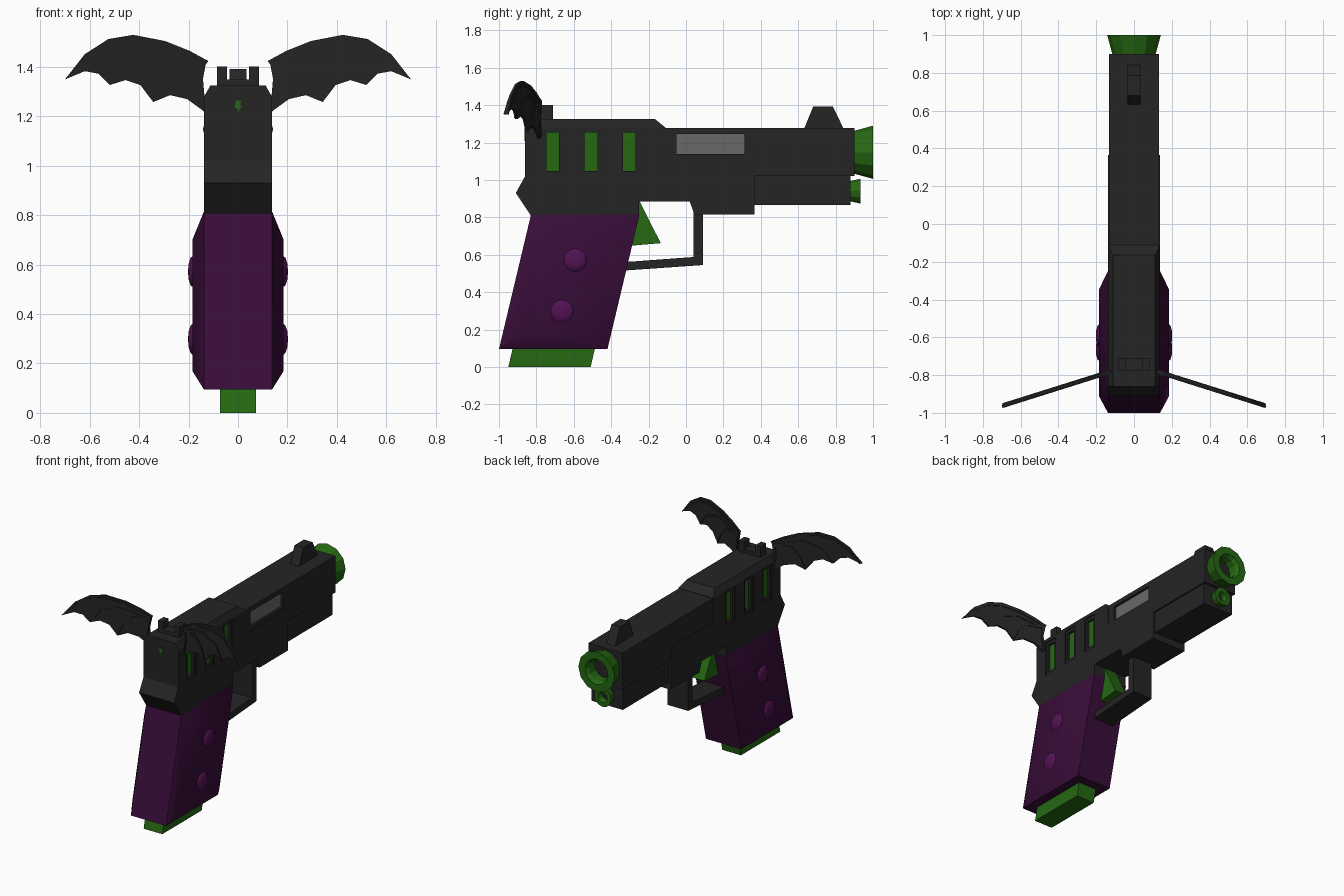
import bpy, bmesh, math
from mathutils import Matrix, Vector

old = bpy.data.objects.get("Cube")
if old:
    bpy.data.objects.remove(old, do_unlink=True)


def material(name, r, g, b):
    m = bpy.data.materials.new(name)
    m.use_nodes = True
    m.diffuse_color = (r, g, b, 1)
    m.node_tree.nodes["Principled BSDF"].inputs["Base Color"].default_value = (r, g, b, 1)
    return m


BLACK = material("charcoal", 0.018, 0.018, 0.018)
GREEN = material("dark green", 0.019, 0.14, 0.006)
PURPLE = material("deep purple", 0.04, 0.004, 0.04)
MAGENTA = material("plum", 0.085, 0.006, 0.085)
GREY = material("steel grey", 0.14, 0.14, 0.14)


def finish(bm, name, mat, smooth=None):
    bmesh.ops.recalc_face_normals(bm, faces=bm.faces)
    me = bpy.data.meshes.new(name)
    bm.to_mesh(me)
    bm.free()
    me.materials.append(mat)
    ob = bpy.data.objects.new(name, me)
    bpy.context.collection.objects.link(ob)
    if smooth:
        bpy.ops.object.select_all(action='DESELECT')
        ob.select_set(True)
        bpy.context.view_layer.objects.active = ob
        bpy.ops.object.shade_smooth_by_angle(angle=math.radians(smooth))
    return ob


def loft(name, a, b, mat):
    """Solid between two matching outlines of 3D points."""
    bm = bmesh.new()
    va, vb = [bm.verts.new(p) for p in a], [bm.verts.new(p) for p in b]
    bm.faces.new(va)
    bm.faces.new(vb)
    for i in range(len(va)):
        j = (i + 1) % len(va)
        bm.faces.new((va[i], va[j], vb[j], vb[i]))
    return finish(bm, name, mat)


def prism(name, outline, x0, x1, mat):
    """Side (y, z) outline extruded across x."""
    return loft(name, [(x0, y, z) for y, z in outline], [(x1, y, z) for y, z in outline], mat)


def rect(y0, y1, z0, z1):
    return [(y0, z0), (y1, z0), (y1, z1), (y0, z1)]


def cut(target, outline, x0, x1):
    cutter = prism("cutter", outline, x0, x1, BLACK)
    mod = target.modifiers.new("cut", 'BOOLEAN')
    mod.operation, mod.solver, mod.object = 'DIFFERENCE', 'EXACT', cutter
    bpy.context.view_layer.objects.active = target
    bpy.ops.object.modifier_apply(modifier=mod.name)
    bpy.data.objects.remove(cutter, do_unlink=True)


# Frame, slide and under rail
W = 0.137
frame = prism("frame", [(-0.86, 1.28), (-0.86, 1.02), (-0.91, 0.93), (-0.83, 0.81), (-0.25, 0.81),
                        (-0.25, 0.885), (0.02, 0.885), (0.045, 0.815), (0.365, 0.815),
                        (0.365, 1.11), (-0.08, 1.11), (-0.11, 1.14), (-0.11, 1.28)], -W, W, BLACK)
slide = prism("slide", [(-0.11, 1.278), (0.9, 1.278), (0.9, 1.02), (0.3, 1.02), (0.3, 1.1), (-0.11, 1.1)],
              -0.133, 0.133, BLACK)
prism("under_rail", rect(0.3, 0.88, 0.865, 1.03), -0.122, 0.122, BLACK)
loft("rear_hump", [(-W, -0.86, 1.28), (W, -0.86, 1.28), (W, -0.11, 1.28), (-W, -0.11, 1.28)],
     [(-0.112, -0.86, 1.325), (0.112, -0.86, 1.325), (0.112, -0.165, 1.325), (-0.112, -0.165, 1.325)], BLACK)

# Stepped side slots with green inlays, both sides
for s, side in ((1, "left"), (-1, "right")):
    for i, y in enumerate((-0.713, -0.508, -0.303)):
        cut(frame, rect(y - 0.052, y + 0.052, 1.025, 1.276), s * 0.129, s * 0.2)
        cut(frame, rect(y - 0.034, y + 0.034, 1.048, 1.255), s * 0.108, s * 0.2)
        prism(f"{side}_slot_inlay_{i + 1}", rect(y - 0.034, y + 0.034, 1.048, 1.255),
              s * 0.104, s * 0.111, GREEN)

# Ejection port on one side
port = [(-0.05, 1.14), (0.312, 1.14), (0.312, 1.245), (-0.05, 1.245)]
cut(slide, port, 0.113, 0.2)
prism("ejection_port_panel", port, 0.109, 0.116, GREY)

# Sights
prism("front_sight", [(0.63, 1.27), (0.68, 1.392), (0.785, 1.392), (0.845, 1.27)], -0.034, 0.034, BLACK)
prism("rear_sight_base", rect(-0.775, -0.71, 1.31, 1.35), -0.085, 0.085, BLACK)
for s, side in ((1, "left"), (-1, "right")):
    prism(f"{side}_rear_sight_post", rect(-0.775, -0.71, 1.31, 1.402), s * 0.045, s * 0.085, BLACK)

# Trigger, trigger guard and magazine
prism("trigger", [(-0.25, 0.89), (-0.135, 0.662), (-0.3, 0.648)], -0.05, 0.05, GREEN)
prism("trigger_guard", [(0.04, 0.83), (0.09, 0.83), (0.09, 0.545), (-0.34, 0.515), (-0.34, 0.56),
                        (0.04, 0.588)], -0.08, 0.08, BLACK)
prism("magazine", [(-0.95, 0), (-0.51, 0), (-0.475, 0.15), (-0.915, 0.15)], -0.073, 0.073, GREEN)


# Grip: slanted block with bulging, bevelled sides
def slant(z, y):
    return y + 0.238 * (z - 0.095)


bm = bmesh.new()
for s in (-1, 1):
    for x, z0, z1, inset in ((0.138, 0.095, 0.815, 0), (0.185, 0.17, 0.70, 0.07)):
        for z in (z0, z1):
            for y in (-1 + inset, -0.42 - inset):
                bm.verts.new((s * x, slant(z, y), z))
bmesh.ops.convex_hull(bm, input=bm.verts)
bmesh.ops.dissolve_limit(bm, angle_limit=0.02, verts=bm.verts, edges=bm.edges)
finish(bm, "grip", PURPLE, 45)

# Grip studs
for s, side in ((1, "left"), (-1, "right")):
    for i, (y, z) in enumerate(((-0.592, 0.572), (-0.663, 0.298))):
        bm = bmesh.new()
        bmesh.ops.create_uvsphere(bm, u_segments=16, v_segments=6, radius=0.064)
        bm.transform(Matrix.Translation((s * 0.182, y, z)) @ Matrix.Diagonal((0.32, 1, 1, 1))
                     @ Matrix.Rotation(math.pi / 2, 4, 'Y'))
        finish(bm, f"{side}_grip_stud_{i + 1}", MAGENTA, 60)


# Flared rings at the muzzle and under rail
def ring(name, profile, z, mat):
    """Lathe of (radius, y) points about a line along y."""
    bm = bmesh.new()
    n = 12
    loops = [[bm.verts.new((r * math.sin(2 * math.pi * k / n), y, z + r * math.cos(2 * math.pi * k / n)))
              for k in range(n)] for r, y in profile]
    for a, b in zip(loops, loops[1:]):
        for k in range(n):
            j = (k + 1) % n
            bm.faces.new((a[k], a[j], b[j], b[k]))
    bm.faces.new(loops[0])
    bm.faces.new(loops[-1])
    return finish(bm, name, mat)


ring("muzzle_flare", [(0.112, 0.89), (0.142, 1.0), (0.09, 1.0), (0.075, 0.975), (0.075, 0.91)], 1.148, GREEN)
ring("muzzle_bore", [(0.074, 0.905), (0.074, 0.915)], 1.148, BLACK)
ring("lower_flare", [(0.052, 0.87), (0.066, 0.932), (0.036, 0.932), (0.028, 0.89)], 0.94, GREEN)
ring("lower_bore", [(0.027, 0.885), (0.027, 0.894)], 0.94, BLACK)

# Lightning bolt plate on the back
bolt = [(-0.008, 1.265), (0.014, 1.265), (0.008, 1.245), (0.016, 1.245), (-0.004, 1.208),
        (0.0, 1.232), (-0.013, 1.232)]
loft("back_bolt", [(x, -0.855, z) for x, z in bolt], [(x, -0.864, z) for x, z in bolt], GREEN)

# Bat wings, swept back, with raised finger ribs
WING = [(0.12, 1.424), (0.195, 1.465), (0.295, 1.505), (0.424, 1.53), (0.525, 1.513), (0.62, 1.452),
        (0.70, 1.35), (0.62, 1.383), (0.565, 1.373), (0.52, 1.327), (0.455, 1.347), (0.395, 1.327),
        (0.343, 1.258), (0.275, 1.286), (0.206, 1.27), (0.13, 1.215), (0.145, 1.39)]
RIBS = [[(0.13, 1.415), (0.295, 1.485), (0.43, 1.508), (0.53, 1.49), (0.62, 1.43), (0.695, 1.353)],
        [(0.15, 1.405), (0.33, 1.455), (0.45, 1.42), (0.518, 1.332)],
        [(0.15, 1.40), (0.255, 1.40), (0.31, 1.34), (0.342, 1.263)],
        [(0.14, 1.41), (0.152, 1.33), (0.137, 1.22)]]


def wing_plate(name, outline, s, t):
    def side(d):
        return [(s * a, -0.785 - 0.315 * (a - 0.135) + d, z) for a, z in outline]
    loft(name, side(-t), side(t), BLACK)


for s, side in ((1, "left"), (-1, "right")):
    wing_plate(f"{side}_wing", WING, s, 0.007)
    for i, path in enumerate(RIBS):
        upper, lower = [], []
        for k, p in enumerate(path):
            d = Vector(path[min(k + 1, len(path) - 1)]) - Vector(path[max(k - 1, 0)])
            n = Vector((-d.y, d.x)).normalized() * (0.009 - 0.006 * k / (len(path) - 1))
            upper.append(tuple(Vector(p) + n))
            lower.append(tuple(Vector(p) - n))
        wing_plate(f"{side}_wing_rib_{i + 1}", upper + lower[::-1], s, 0.013)
